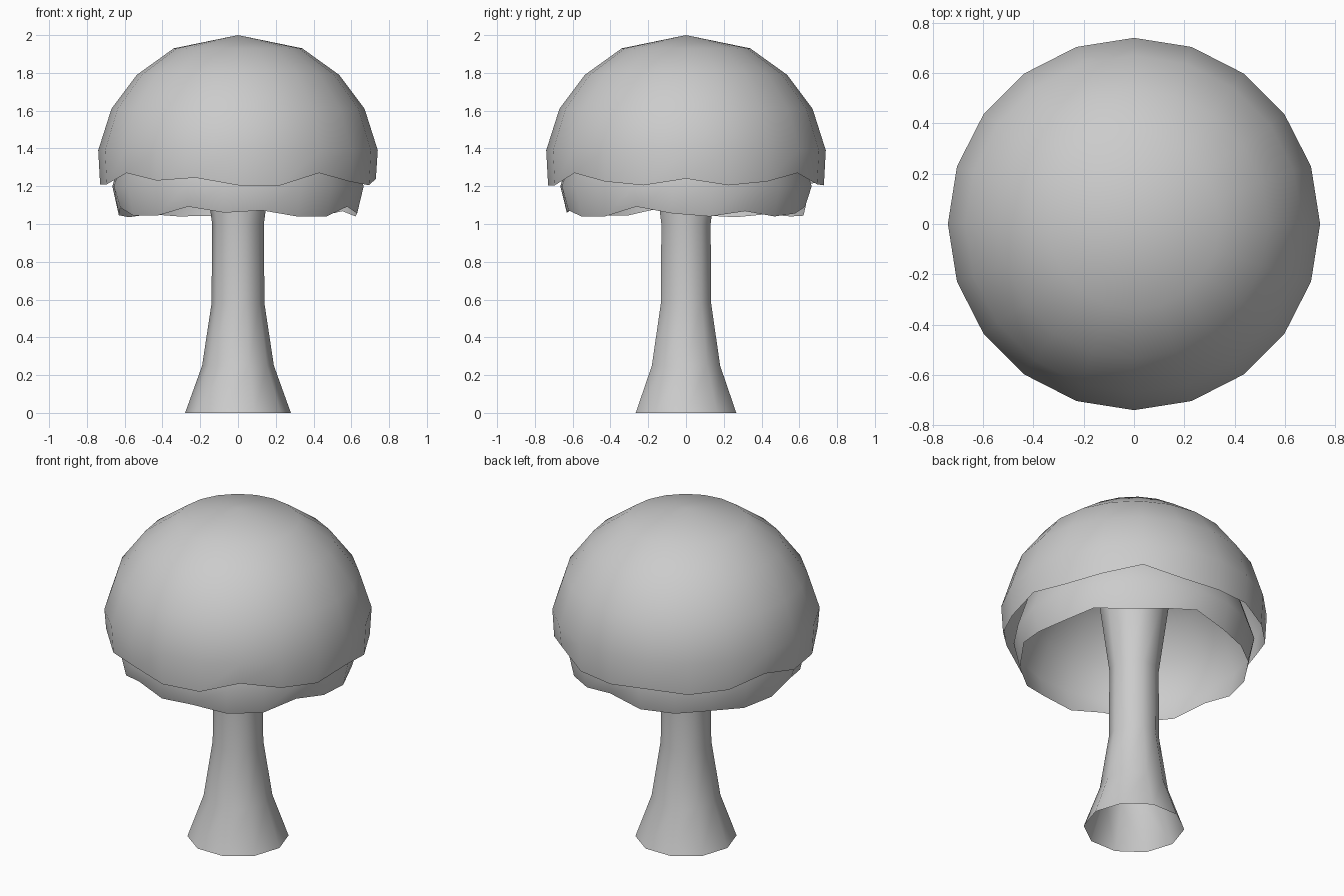
import bpy, bmesh
from math import cos, sin, tau, radians

if "Cube" in bpy.data.objects:
    bpy.data.objects.remove(bpy.data.objects["Cube"])


def lathe(name, profile, sides, turn=0.0, apex=None, rim=None):
    """Open surface of revolution; rim gives a height per vertex of the first ring."""
    bm = bmesh.new()
    rings = []
    for k, (r, z) in enumerate(profile):
        ring = []
        for i in range(sides):
            a = turn + tau * i / sides
            h = rim[i] if rim and k == 0 else z
            ring.append(bm.verts.new((r * cos(a), r * sin(a), h)))
        rings.append(ring)
    for low, high in zip(rings, rings[1:]):
        for i in range(sides):
            j = (i + 1) % sides
            bm.faces.new((low[i], low[j], high[j], high[i]))
    if apex is not None:
        tip = bm.verts.new((0, 0, apex))
        for i in range(sides):
            bm.faces.new((rings[-1][i], rings[-1][(i + 1) % sides], tip))
    for f in bm.faces:
        f.smooth = True
    mesh = bpy.data.meshes.new(name)
    bm.to_mesh(mesh)
    bm.free()
    obj = bpy.data.objects.new(name, mesh)
    bpy.context.collection.objects.link(obj)
    return obj


# Trunk: flared at the foot and again under the crown
lathe("trunk", [(.28, 0), (.19, .25), (.14, .58), (.137, 1.0), (.19, 1.4), (.215, 1.55)], 10)

# Ragged hem heights, counter-clockwise from +x
hem = [1.24, 1.205, 1.225, 1.27, 1.21, 1.205, 1.22, 1.2, 1.213, 1.263,
       1.21, 1.21, 1.27, 1.23, 1.245, 1.205, 1.205, 1.27, 1.225, 1.205]

# Upper crown dome
dome = [(.74, 1.39), (.67, 1.61), (.535, 1.79), (.34, 1.93)]
lathe("upper_crown", [(.73, 1.21)] + dome, 20, apex=2.0, rim=hem)

# Lower crown: smaller, turned copy tucked inside
s = .905
inner = [(r * s, 1.2 + (z - 1.39) * s) for r, z in dome]
lathe("lower_crown", [(.635, 1.04)] + inner, 20, turn=radians(29.5),
      apex=1.2 + .61 * s, rim=[1.04 + (z - 1.205) * .8 for z in hem])
